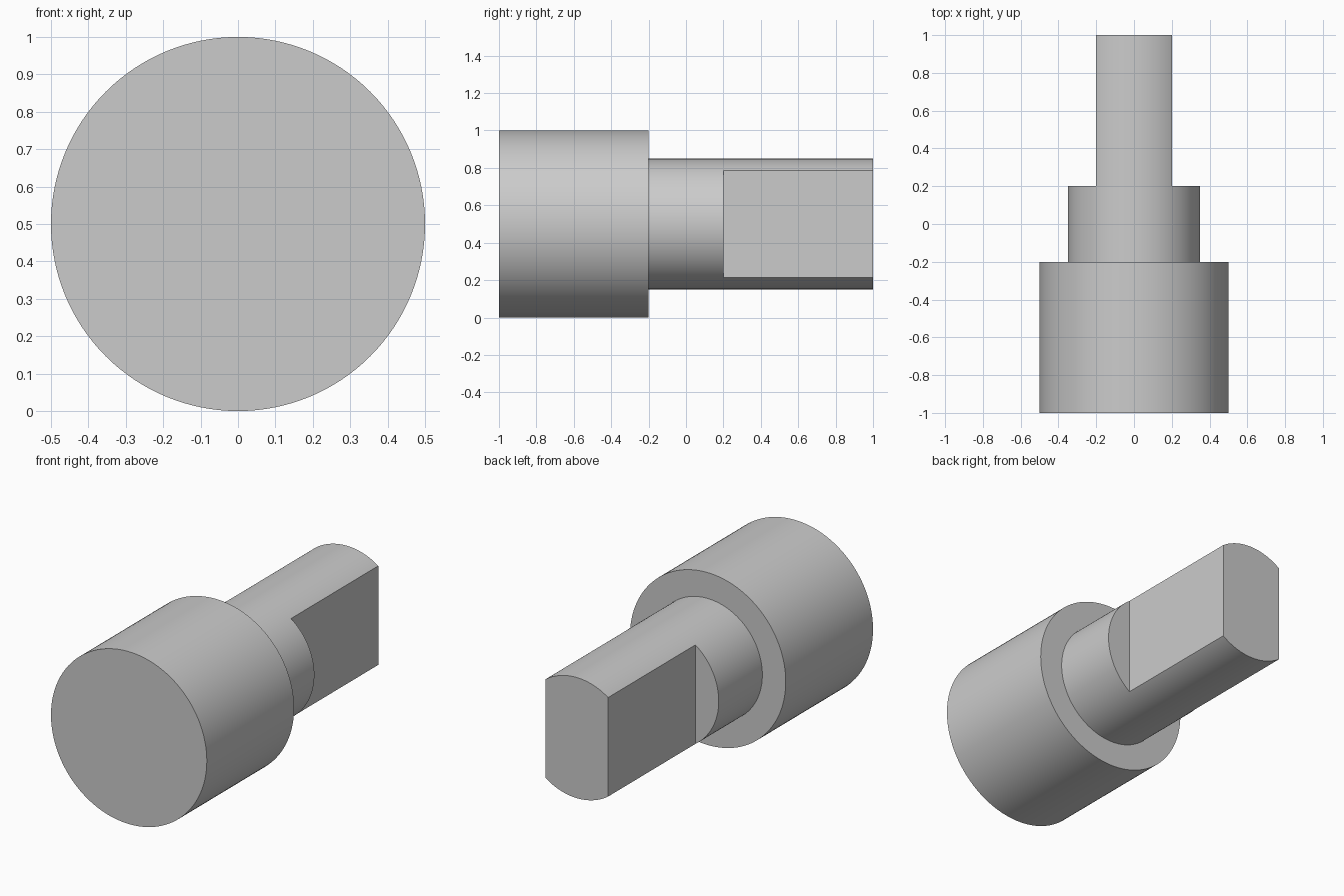
import bpy
import bmesh
from math import cos, sin, tau, radians

cube = bpy.data.objects.get("Cube")
if cube:
    bpy.data.objects.remove(cube, do_unlink=True)

SEGMENTS = 128
AXIS_Z = 0.5
HEAD_R, SHAFT_R = 0.5, 0.35
FRONT, SHOULDER, FLAT_START, BACK = -1.0, -0.2, 0.2, 1.0
FLAT_X = 0.2

grey = bpy.data.materials.new("plain grey")
grey.use_nodes = True
colour = (0.6, 0.6, 0.6, 1)
grey.diffuse_color = colour
grey.node_tree.nodes["Principled BSDF"].inputs["Base Color"].default_value = colour


def add_object(name, bm):
    bmesh.ops.recalc_face_normals(bm, faces=bm.faces)
    mesh = bpy.data.meshes.new(name)
    bm.to_mesh(mesh)
    bm.free()
    mesh.materials.append(grey)
    obj = bpy.data.objects.new(name, mesh)
    bpy.context.collection.objects.link(obj)
    return obj


def turned_solid(name, profile):
    """Closed solid turned about the y axis from (radius, y) steps."""
    bm = bmesh.new()
    angles = [tau * i / SEGMENTS for i in range(SEGMENTS)]
    rings = [[bm.verts.new((r * cos(a), y, AXIS_Z + r * sin(a))) for a in angles]
             for r, y in profile]
    for near, far in zip(rings, rings[1:]):
        for i in range(SEGMENTS):
            j = (i + 1) % SEGMENTS
            bm.faces.new((near[i], near[j], far[j], far[i]))
    bm.faces.new(rings[0])
    bm.faces.new(rings[-1])
    return add_object(name, bm)


def box(name, low, high):
    bm = bmesh.new()
    bmesh.ops.create_cube(bm, size=1)
    for v in bm.verts:
        v.co = [lo + (c + 0.5) * (hi - lo) for c, lo, hi in zip(v.co, low, high)]
    return add_object(name, bm)


# Wide head stepping down to the round shaft
pin = turned_solid("stepped_pin", [(HEAD_R, FRONT), (HEAD_R, SHOULDER),
                                   (SHAFT_R, SHOULDER), (SHAFT_R, BACK)])
bpy.ops.object.select_all(action="DESELECT")
bpy.context.view_layer.objects.active = pin
pin.select_set(True)

# Two flats milled on the sides of the shaft end
for side in (-1, 1):
    inner, outer = sorted((side * FLAT_X, side * 0.6))
    cutter = box("flat_cutter", (inner, FLAT_START, -0.2), (outer, BACK + 0.2, 1.2))
    cutter.hide_render = True
    cut = pin.modifiers.new("flat", "BOOLEAN")
    cut.operation = "DIFFERENCE"
    cut.solver = "EXACT"
    cut.object = cutter
    bpy.ops.object.modifier_apply(modifier=cut.name)
    bpy.data.objects.remove(cutter, do_unlink=True)

bpy.ops.object.shade_smooth_by_angle(angle=radians(30))
